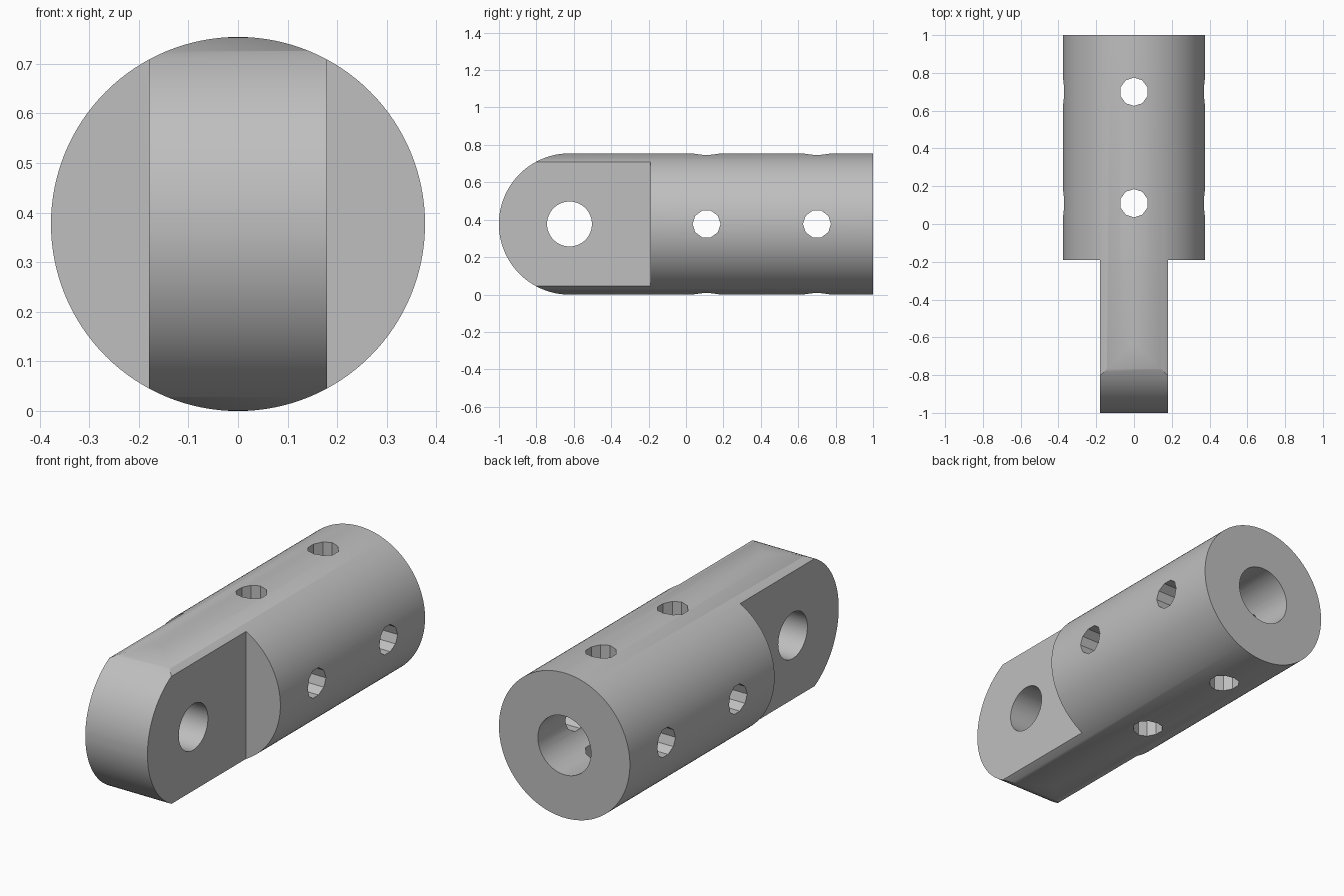
import bpy
import math
from math import pi, cos, sin

cube = bpy.data.objects.get("Cube")
if cube:
    bpy.data.objects.remove(cube, do_unlink=True)

R = 0.377            # body radius, also height of the axis
SHOULDER = -0.19     # where the round body steps down to the tongue
PIN_Y = -1 + R

grey = bpy.data.materials.new("plain grey")
grey.use_nodes = True
colour = (0.52, 0.52, 0.52, 1)
grey.diffuse_color = colour
grey.node_tree.nodes["Principled BSDF"].inputs["Base Color"].default_value = colour


def finish(name):
    obj = bpy.context.object
    obj.name = name
    obj.data.materials.append(grey)
    bpy.ops.object.transform_apply(location=True, rotation=True, scale=True)
    return obj


def rod(name, radius, length, centre, axis, sides):
    turn = {"x": (0, pi / 2, 0), "y": (pi / 2, 0, 0), "z": (0, 0, 0)}[axis]
    bpy.ops.mesh.primitive_cylinder_add(vertices=sides, radius=radius, depth=length,
                                        location=centre, rotation=turn)
    return finish(name)


def box(name, size, centre):
    bpy.ops.mesh.primitive_cube_add(size=1, location=centre)
    bpy.context.object.scale = size
    return finish(name)


def combine(target, tool, operation):
    mod = target.modifiers.new(tool.name, "BOOLEAN")
    mod.operation = operation
    mod.solver = "EXACT"
    mod.object = tool
    bpy.context.view_layer.objects.active = target
    bpy.ops.object.modifier_apply(modifier=mod.name)
    bpy.data.objects.remove(tool, do_unlink=True)


# Round bar along y
body = rod("clevis_body", R, 2, (0, 0, R), "y", 128)

# Rounded nose: side profile extruded across x
steps = 64
profile = [(PIN_Y + (R + 0.0005) * cos(a), R + (R + 0.0005) * sin(a))
           for a in (pi / 2 + pi * i / steps for i in range(steps + 1))]
profile += [(1.2, -0.01), (1.2, 2 * R + 0.01)]
n = len(profile)
verts = [(x, y, z) for x in (-0.5, 0.5) for y, z in profile]
faces = [tuple(reversed(range(n))), tuple(range(n, 2 * n))]
faces += [(i, (i + 1) % n, n + (i + 1) % n, n + i) for i in range(n)]
mesh = bpy.data.meshes.new("nose_profile")
mesh.from_pydata(verts, [], faces)
mesh.materials.append(grey)
nose = bpy.data.objects.new("nose_profile", mesh)
bpy.context.collection.objects.link(nose)
bpy.context.view_layer.objects.active = nose
bpy.ops.object.mode_set(mode="EDIT")
bpy.ops.mesh.select_all(action="SELECT")
bpy.ops.mesh.normals_make_consistent(inside=False)
bpy.ops.object.mode_set(mode="OBJECT")
combine(body, nose, "INTERSECT")

# Flat cheeks of the tongue
for side in (-1, 1):
    cheek = box("cheek_cut", (0.4, 1, 1), (side * 0.379, SHOULDER - 0.5, R))
    combine(body, cheek, "DIFFERENCE")

# Pin hole through the tongue
combine(body, rod("pin_hole", 0.12, 1, (0, PIN_Y, R), "x", 64), "DIFFERENCE")

# Blind bore from the back end
bore_end = 1.1
combine(body, rod("bore", 0.153, bore_end - SHOULDER,
                  (0, (bore_end + SHOULDER) / 2, R), "y", 64), "DIFFERENCE")

# Crossed fixing holes through the body
for y in (0.11, 0.70):
    for axis in "xz":
        combine(body, rod("fixing_hole", 0.075, 1, (0, y, R), axis, 10), "DIFFERENCE")

bpy.ops.object.select_all(action="DESELECT")
body.select_set(True)
bpy.context.view_layer.objects.active = body
bpy.ops.object.shade_smooth_by_angle(angle=math.radians(30))
